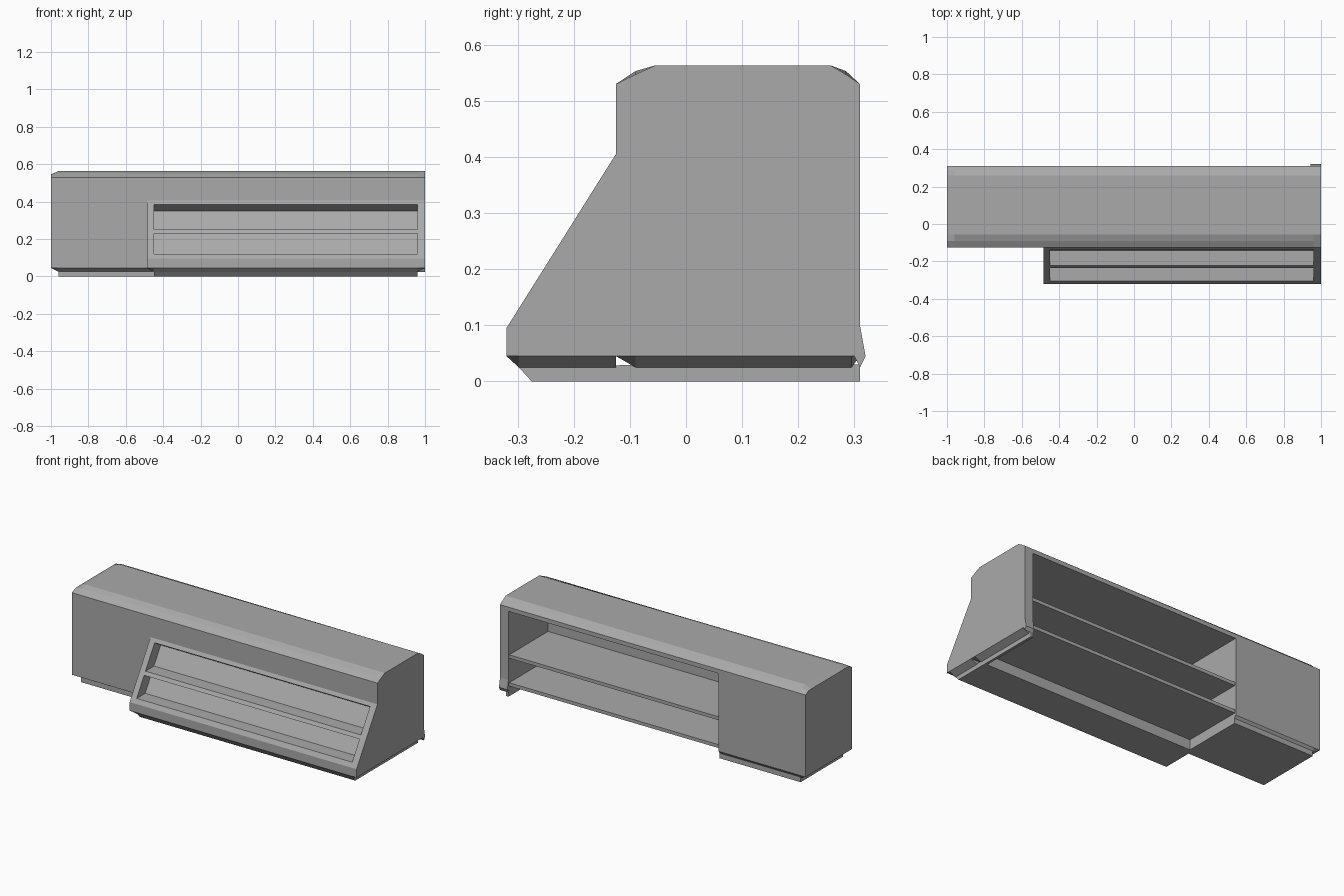
import bpy
import bmesh

cube = bpy.data.objects.get("Cube")
if cube:
    bpy.data.objects.remove(cube, do_unlink=True)

grey = bpy.data.materials.new("counter_grey")
grey.use_nodes = True
grey.diffuse_color = (0.4, 0.4, 0.4, 1)
grey.node_tree.nodes["Principled BSDF"].inputs["Base Color"].default_value = (0.4, 0.4, 0.4, 1)


def loft(name, sections):
    """Skin a row of (x, [(y, z), ...]) sections and cap both ends."""
    bm = bmesh.new()
    rings = [[bm.verts.new((x, y, z)) for y, z in pts] for x, pts in sections]
    n = len(rings[0])
    for a, b in zip(rings, rings[1:]):
        for i in range(n):
            j = (i + 1) % n
            bm.faces.new((a[i], a[j], b[j], b[i]))
    bm.faces.new(rings[0])
    bm.faces.new(rings[-1])
    bmesh.ops.recalc_face_normals(bm, faces=bm.faces)
    mesh = bpy.data.meshes.new(name)
    bm.to_mesh(mesh)
    bm.free()
    mesh.materials.append(grey)
    obj = bpy.data.objects.new(name, mesh)
    bpy.context.collection.objects.link(obj)
    return obj


def prism(name, x0, x1, profile):
    return loft(name, [(x0, profile), (x1, profile)])


def box(name, x0, x1, y0, y1, z0, z1):
    return prism(name, x0, x1, [(y0, z0), (y1, z0), (y1, z1), (y0, z1)])


def cut(obj, cutters):
    for c in cutters:
        mod = obj.modifiers.new("cut", "BOOLEAN")
        mod.operation = "DIFFERENCE"
        mod.solver = "EXACT"
        mod.object = c
    bpy.context.view_layer.update()
    evaluated = obj.evaluated_get(bpy.context.evaluated_depsgraph_get())
    mesh = bpy.data.meshes.new_from_object(evaluated)
    obj.modifiers.clear()
    obj.data = mesh


# Counter body: long box with chamfered top edges and undercut bottom
def body_section(bottom, top, shoulder):
    return [(-0.09, bottom), (-0.125, 0.045), (-0.125, 0.53), (-0.09, shoulder),
            (-0.055, top), (0.258, top), (0.285, shoulder), (0.31, 0.53),
            (0.31, 0.045), (0.295, bottom)]


body = loft("counter_body", [
    (-1, body_section(0.045, 0.546, 0.545)),
    (-0.96, body_section(0.025, 0.563, 0.553)),
    (0.96, body_section(0.025, 0.563, 0.547)),
    (1, body_section(0.045, 0.563, 0.547)),
])


# Sloping display front
def display_section(bottom):
    return [(-0.125, 0.405), (-0.32, 0.095), (-0.32, 0.045),
            (-0.298, bottom), (-0.125, bottom)]


display = loft("display_front", [
    (-0.485, display_section(0.045)), (-0.45, display_section(0.025)),
    (0.96, display_section(0.025)), (1, display_section(0.045)),
])

# Display recesses and rear storage opening
upper = prism("upper_recess_cutter", -0.45, 0.96,
              [(-0.29, 0.25), (-0.143, 0.25), (-0.08, 0.35), (-0.184, 0.415)])
lower = prism("lower_recess_cutter", -0.45, 0.96,
              [(-0.4, 0.12), (-0.225, 0.12), (-0.155, 0.23), (-0.4, 0.23)])
storage = box("storage_cutter", -0.43, 0.945, -0.06, 0.4, -0.1, 0.505)
cut(display, [upper, lower])
cut(body, [upper, storage])
for cutter in (upper, lower, storage):
    bpy.data.objects.remove(cutter, do_unlink=True)

# Storage shelves
for name, z in (("upper_shelf", 0.225), ("lower_shelf", 0.06)):
    box(name, -0.43, 0.945, -0.06, 0.303, z, z + 0.02)

# Plinths under the solid end, the display and the open end
box("cabinet_plinth", -0.96, -0.43, -0.095, 0.3, 0, 0.03)
prism("display_plinth", -0.45, 0.96,
      [(-0.298, 0.025), (-0.275, 0), (-0.06, 0), (-0.06, 0.03)])
box("end_plinth", 0.945, 0.96, -0.06, 0.31, 0, 0.03)
prism("end_foot_flare", 0.945, 1,
      [(0.3, 0.1), (0.31, 0.1), (0.32, 0.045), (0.31, 0.025), (0.3, 0.045)])
